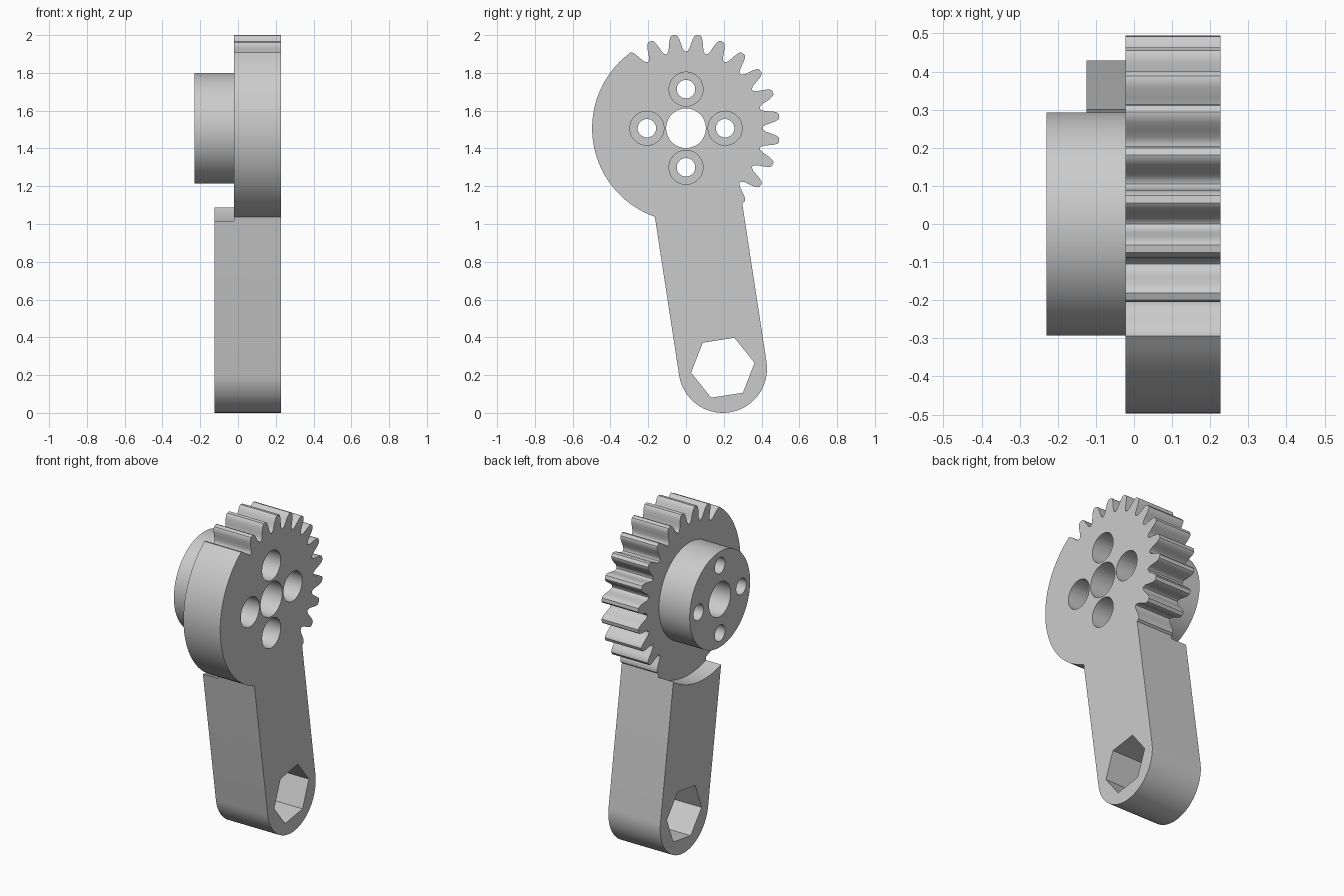
import bpy, bmesh
from math import sin, cos, radians, atan2, pi

cube = bpy.data.objects.get("Cube")
if cube:
    bpy.data.objects.remove(cube)

grey = bpy.data.materials.new("plain grey")
grey.use_nodes = True
grey.diffuse_color = (0.6, 0.6, 0.6, 1)
grey.node_tree.nodes["Principled BSDF"].inputs["Base Color"].default_value = (0.6, 0.6, 0.6, 1)

CY, CZ = 0.0, 1.507          # gear centre
EY, EZ = 0.195, 0.234        # arm end centre
TIP, ARM_R = 0.497, 0.234
X_LOW, X_STEP, X_ARM, X_TOP = -0.23, -0.022, -0.125, 0.227
tilt = atan2(EY - CY, CZ - EZ)


def prism(name, outline, x0, x1):
    """Extrude a (y, z) outline along x."""
    bm = bmesh.new()
    face = bm.faces.new([bm.verts.new((x0, y, z)) for y, z in outline])
    moved = bmesh.ops.extrude_face_region(bm, geom=[face])["geom"]
    verts = [v for v in moved if isinstance(v, bmesh.types.BMVert)]
    bmesh.ops.translate(bm, verts=verts, vec=(x1 - x0, 0, 0))
    bmesh.ops.recalc_face_normals(bm, faces=bm.faces)
    mesh = bpy.data.meshes.new(name)
    bm.to_mesh(mesh)
    bm.free()
    mesh.materials.append(grey)
    ob = bpy.data.objects.new(name, mesh)
    bpy.context.collection.objects.link(ob)
    return ob


def circle(y, z, r, n=64, start=0.0):
    return [(y + r * cos(start + 2 * pi * i / n), z + r * sin(start + 2 * pi * i / n))
            for i in range(n)]


def combine(target, other, operation):
    """Apply a boolean and drop the helper."""
    other.hide_render = True
    mod = target.modifiers.new(operation, 'BOOLEAN')
    mod.operation, mod.solver, mod.object = operation, 'EXACT', other
    bpy.context.view_layer.objects.active = target
    bpy.ops.object.modifier_apply(modifier=mod.name)
    bpy.data.objects.remove(other)


def polar(angle, r):
    """Point at a clockwise angle in degrees from straight up."""
    a = radians(angle)
    return (CY + r * sin(a), CZ + r * cos(a))


# Sector gear: 24-tooth pitch over the toothed arc, plain rim elsewhere
flank = [(6.3, 0.409), (5.1, 0.422), (4.2, 0.445), (3.2, 0.472), (2.2, 0.490), (1.2, TIP)]
outline = []
for k in range(12):
    mid = -22.5 + 15 * k
    outline.append(polar(mid - 7.5, 0.405))
    outline += [polar(mid - a, r) for a, r in flank]
    if k < 11:
        outline += [polar(mid + a, r) for a, r in reversed(flank)]
outline += [polar(a, TIP) for a in range(144, 321, 3)]
outline += [polar(-37.5 + a, r) for a, r in reversed(flank)]
body = prism("gear_lever", outline, X_STEP, X_TOP)

# Arm: straight sides with a round end, stepped clear of the gear
arm_outline = [(EY + ARM_R * cos(a), EZ + ARM_R * sin(a))
               for a in [tilt - pi * i / 32 for i in range(33)]]
top_y, top_z = CY + 0.3 * sin(tilt), CZ - 0.3 * cos(tilt)
for side in (-1, 1):
    arm_outline.append((top_y + side * ARM_R * cos(tilt), top_z + side * ARM_R * sin(tilt)))
arm = prism("arm", arm_outline, X_ARM, X_TOP)
combine(arm, prism("clearance_cutter", circle(CY, CZ, 0.516, 128), -0.5, X_STEP), 'DIFFERENCE')
combine(body, arm, 'UNION')

# Round hub on the side of the gear
combine(body, prism("hub", circle(CY, CZ, 0.293, 96), X_LOW, X_STEP + 0.05), 'UNION')

# Centre bore, hexagonal socket and four counterbored screw holes
combine(body, prism("bore_cutter", circle(CY, CZ, 0.105), -0.5, 0.5), 'DIFFERENCE')
combine(body, prism("hex_cutter", circle(EY, EZ + 0.005, 0.17, 6, tilt), -0.5, 0.5), 'DIFFERENCE')
for q in range(4):
    y, z = polar(90 * q, 0.207)
    combine(body, prism("screw_cutter", circle(y, z, 0.049, 40), -0.5, 0.5), 'DIFFERENCE')
    combine(body, prism("counterbore_cutter", circle(y, z, 0.09, 48), 0.09, 0.5), 'DIFFERENCE')

# Smooth round surfaces, crisp edges
bpy.ops.object.select_all(action='DESELECT')
body.select_set(True)
bpy.context.view_layer.objects.active = body
bpy.ops.object.shade_smooth_by_angle(angle=radians(30))
